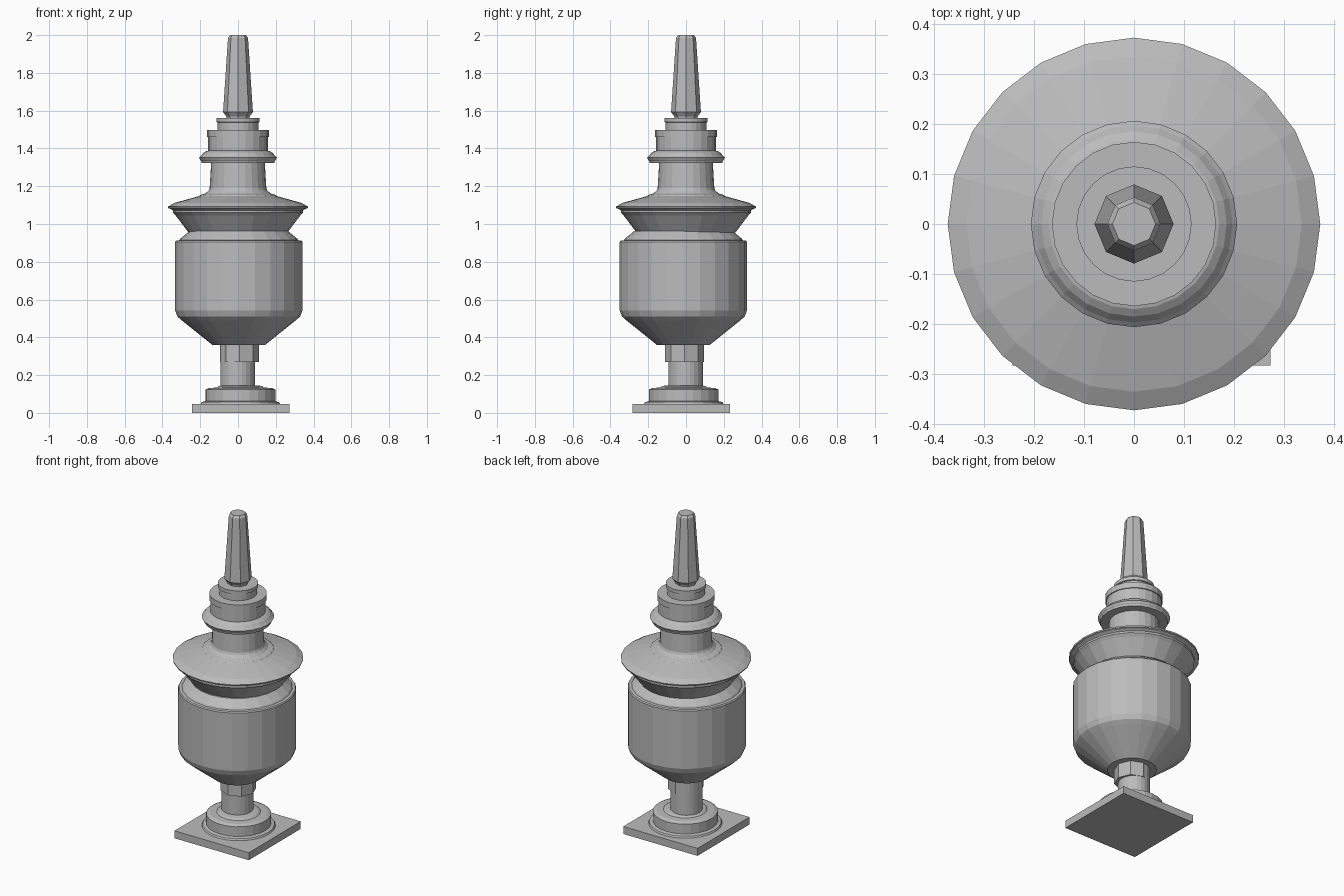
import bpy, bmesh, math

stone = bpy.data.materials.new("grey_stone")
stone.diffuse_color = (0.5, 0.5, 0.5, 1)


def finish(name, bm):
    bmesh.ops.recalc_face_normals(bm, faces=bm.faces)
    me = bpy.data.meshes.new(name)
    bm.to_mesh(me)
    bm.free()
    me.materials.append(stone)
    ob = bpy.data.objects.new(name, me)
    bpy.context.collection.objects.link(ob)
    return ob


def lathe(name, profile, sides=24, cx=0.0, cy=0.0):
    """Closed turned part from (radius, z) points, bottom to top."""
    bm = bmesh.new()
    rings = []
    for r, z in profile:
        rings.append([bm.verts.new((cx + r * math.cos(2 * math.pi * i / sides),
                                    cy + r * math.sin(2 * math.pi * i / sides), z))
                      for i in range(sides)])
    for a, b in zip(rings, rings[1:]):
        for i in range(sides):
            j = (i + 1) % sides
            bm.faces.new((a[i], a[j], b[j], b[i]))
    bm.faces.new(rings[0])
    bm.faces.new(rings[-1])
    return finish(name, bm)


# Square plinth, slightly off centre
bm = bmesh.new()
bmesh.ops.create_cube(bm, size=1)
for v in bm.verts:
    v.co = (v.co.x * 0.515 + 0.015, v.co.y * 0.515 - 0.025, (v.co.z + 0.5) * 0.047)
finish("plinth", bm)

# Round foot and stem
lathe("foot", [(0.21, 0.047), (0.205, 0.057), (0.185, 0.062), (0.185, 0.123),
               (0.165, 0.132), (0.125, 0.134), (0.115, 0.142), (0.09, 0.146)],
      24, 0.013, -0.012)
lathe("stem", [(0.091, 0.13), (0.091, 0.365)], 24, -0.002, -0.002)
lathe("stem_collar", [(0.102, 0.27), (0.102, 0.362)], 8, 0.008, -0.008)

# Urn body
lathe("urn_body", [(0.14, 0.36), (0.302, 0.49), (0.325, 0.51), (0.337, 0.542),
                   (0.337, 0.905), (0.332, 0.912), (0.315, 0.914), (0.31, 0.922),
                   (0.262, 0.962)], 24, 0.004, -0.014)

# Flared lid with brim
lathe("lid", [(0.262, 0.955), (0.33, 1.045), (0.345, 1.06), (0.345, 1.072),
              (0.358, 1.08), (0.37, 1.084), (0.372, 1.092), (0.335, 1.112),
              (0.205, 1.148), (0.2, 1.154), (0.172, 1.162), (0.155, 1.178),
              (0.15, 1.19), (0.142, 1.325)])

# Collar and stepped drum above the neck
lathe("upper_collar", [(0.14, 1.322), (0.192, 1.324), (0.195, 1.334), (0.2, 1.34),
                       (0.206, 1.352), (0.197, 1.36), (0.185, 1.375), (0.17, 1.385),
                       (0.158, 1.388), (0.158, 1.46)])
lathe("drum_ring", [(0.164, 1.46), (0.164, 1.497)])
lathe("small_drum", [(0.108, 1.49), (0.108, 1.538), (0.115, 1.54), (0.115, 1.562)])

# Tapered eight-sided finial
lathe("finial", [(0.06, 1.56), (0.062, 1.57), (0.079, 1.592), (0.053, 1.985),
                 (0.043, 2.0)], 8)
